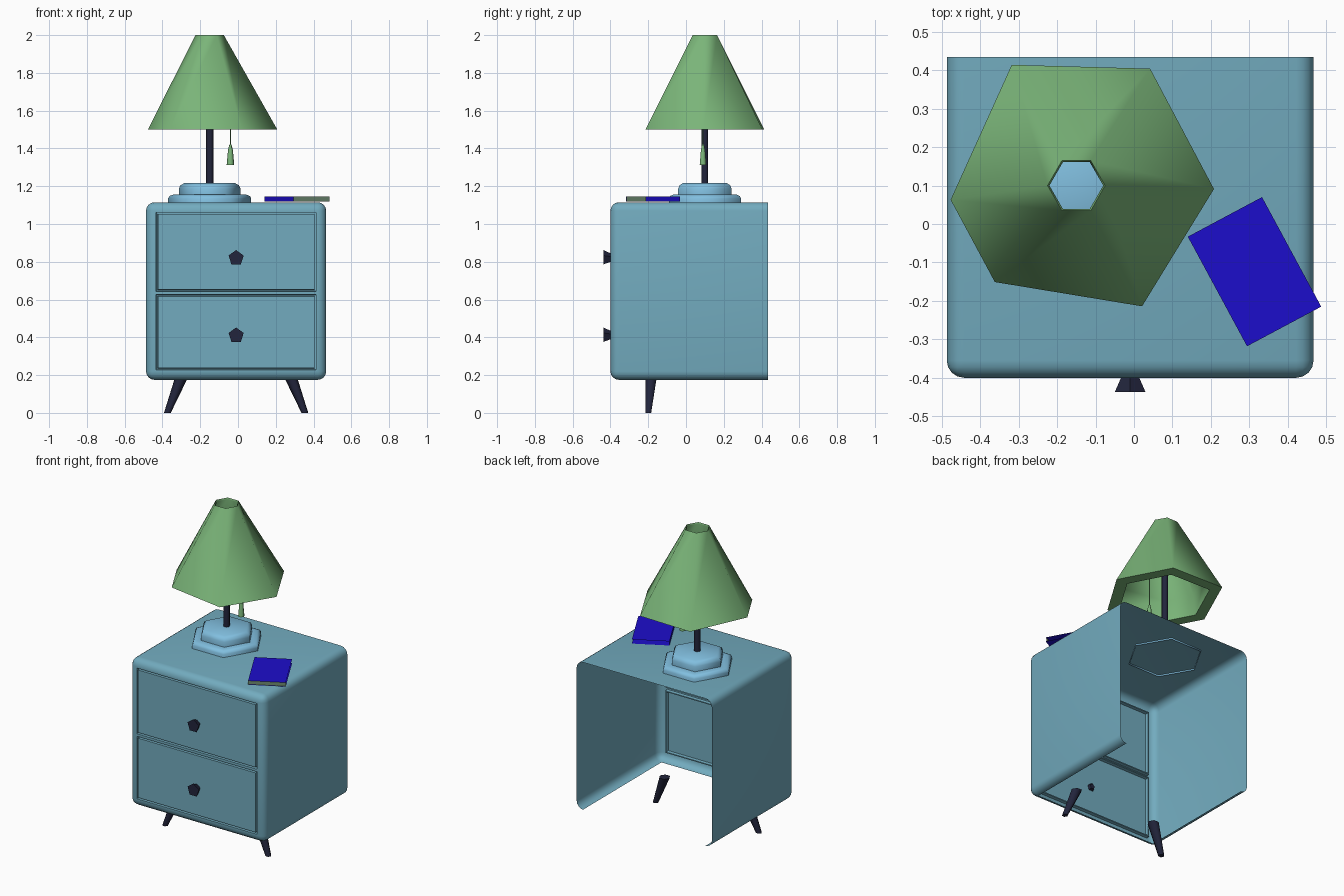
import bpy, bmesh, math
from mathutils import Vector

if "Cube" in bpy.data.objects:
    bpy.data.objects.remove(bpy.data.objects["Cube"])


def material(name, rgb):
    m = bpy.data.materials.new(name)
    m.diffuse_color = (*rgb, 1)
    m.use_nodes = True
    m.node_tree.nodes["Principled BSDF"].inputs["Base Color"].default_value = m.diffuse_color
    return m


TEAL = material("teal_paint", (0.17, 0.41, 0.52))
SKY = material("sky_ceramic", (0.22, 0.52, 0.74))
GREEN = material("green_fabric", (0.195, 0.46, 0.19))
NAVY = material("navy_metal", (0.016, 0.018, 0.045))
BLUE = material("book_blue", (0.012, 0.004, 0.6))
PAGES = material("page_edge", (0.16, 0.26, 0.17))


def finish(name, bm, mat, angle=None):
    me = bpy.data.meshes.new(name)
    bm.to_mesh(me)
    bm.free()
    ob = bpy.data.objects.new(name, me)
    bpy.context.collection.objects.link(ob)
    me.materials.append(mat)
    if angle:
        bpy.ops.object.select_all(action='DESELECT')
        ob.select_set(True)
        bpy.context.view_layer.objects.active = ob
        bpy.ops.object.shade_smooth_by_angle(angle=math.radians(angle))
    return ob


def loft(name, rings, mat, angle=None, start=False, end=False, closed=False):
    """Skin a list of point rings, with optional end caps."""
    bm = bmesh.new()
    vs = [[bm.verts.new(p) for p in r] for r in rings]
    n = len(vs[0])
    pairs = list(zip(vs, vs[1:])) + ([(vs[-1], vs[0])] if closed else [])
    for a, b in pairs:
        for i in range(n):
            j = (i + 1) % n
            bm.faces.new((a[i], a[j], b[j], b[i]))
    if start:
        bm.faces.new(vs[0][::-1])
    if end:
        bm.faces.new(vs[-1])
    if closed:
        bmesh.ops.recalc_face_normals(bm, faces=bm.faces)
    return finish(name, bm, mat, angle)


def ring(x, y, z, r, n=6):
    return [(x + r * math.cos(2 * math.pi * k / n),
             y + r * math.sin(2 * math.pi * k / n), z) for k in range(n)]


# Cabinet: rounded shell, open at back and bottom, with grooved drawer fronts
X0, X1, Y0, Y1, Z0, Z1 = -0.487, 0.467, -0.40, 0.435, 0.175, 1.115
bm = bmesh.new()
bmesh.ops.create_cube(bm, size=1)
for v in bm.verts:
    v.co = Vector((X1 if v.co.x > 0 else X0, Y1 if v.co.y > 0 else Y0,
                   Z1 if v.co.z > 0 else Z0))
edges = [e for e in bm.edges if min(v.co.y for v in e.verts) < 0]
bmesh.ops.bevel(bm, geom=edges, offset=0.045, segments=4, profile=0.5, affect='EDGES')
bm.normal_update()
hidden = [f for f in bm.faces
          if f.normal.y > 0.99 or (f.normal.z < -0.99 and f.calc_area() > 0.3)]
bmesh.ops.delete(bm, geom=hidden, context='FACES')
bm.normal_update()
front = max((f for f in bm.faces if f.normal.y < -0.99), key=lambda f: f.calc_area())
bmesh.ops.bisect_plane(bm, geom=[front] + front.edges[:] + front.verts[:],
                       plane_co=(0, 0, 0.635), plane_no=(0, 0, 1))
bm.normal_update()
drawers = [f for f in bm.faces if f.normal.y < -0.99 and f.calc_area() > 0.1]
for width, depth in ((0.008, 0), (0.002, -0.02), (0.006, 0), (0.002, 0.02)):
    bmesh.ops.inset_individual(bm, faces=drawers, thickness=width, depth=depth,
                               use_even_offset=True)
    bm.normal_update()
finish("cabinet", bm, TEAL, 40)


# Drawer knobs: five-sided tapers
def pentagon(y, z, r):
    return [(-0.01 + r * math.sin(2 * math.pi * k / 5), y,
             z + r * math.cos(2 * math.pi * k / 5)) for k in range(5)][::-1]


for label, z in (("lower", 0.41), ("upper", 0.82)):
    loft(label + "_drawer_knob", [pentagon(-0.437, z, 0.042), pentagon(-0.385, z, 0.018)],
         NAVY, start=True, end=True)

# Two splayed front legs
for label, s in (("left", -1), ("right", 1)):
    loft(label + "_leg", [ring(-0.01 + s * 0.364, -0.20, 0, 0.018),
                          ring(-0.01 + s * 0.29, -0.185, 0.185, 0.034)],
         NAVY, 65, start=True, end=True)

# Lamp base: stepped hexagon with an open underside
LX, LY = -0.15, 0.10
profile = [(0.22, 1.105), (0.22, 1.135), (0.213, 1.148), (0.195, 1.155),
           (0.163, 1.155), (0.163, 1.187), (0.155, 1.205), (0.135, 1.216)]
loft("lamp_base", [ring(LX, LY, z, r) for r, z in profile], SKY, 62, end=True)

# Lamp pole: open tube
loft("lamp_pole", [ring(LX, LY, 1.21, 0.02), ring(LX, LY, 1.75, 0.02)], NAVY, 65)

# Lamp shade: slightly uneven hexagonal cone with a thick rim
rim = [(0.208, 0.091), (0.042, 0.404), (-0.318, 0.414),
       (-0.477, 0.063), (-0.362, -0.151), (0.021, -0.214)]


def rim_ring(s, z):
    return [(LX + (x - LX) * s, LY + (y - LY) * s, z) for x, y in rim]


loft("lamp_shade", [rim_ring(1, 1.5), ring(LX, LY, 2.0, 0.075), ring(LX, LY, 1.99, 0.07),
                    rim_ring(0.72, 1.62), rim_ring(0.78, 1.5)],
     GREEN, 64, closed=True)

# Pull cord and its tapered handle
PX, PY = -0.04, 0.09
loft("pull_cord", [ring(PX, PY, 1.41, 0.003), ring(PX, PY, 1.68, 0.003)], GREEN)
loft("pull_handle", [ring(PX, PY, 1.313, 0.02), ring(PX, PY, 1.39, 0.013),
                     ring(PX, PY, 1.42, 0.006)],
     GREEN, 65, start=True, end=True)

# Book: folded cover (bottom, spine, top) and the page edge facing forward
C = Vector((0.3135, -0.124, 0))
U = Vector((0.193, 0.103, 0)) / 2      # across the cover
W = Vector((0.154, -0.285, 0)) / 2     # along the spine, towards the front
UP = Vector((0, 0, 1))


def book_point(u, w, z):
    return C + U * u + W * w + UP * z


bm = bmesh.new()
section = [(1, 1.119), (-1, 1.119), (-1, 1.145), (1, 1.145)]
near = [bm.verts.new(book_point(u, 1, z)) for u, z in section]
far = [bm.verts.new(book_point(u, -1, z)) for u, z in section]
for i in range(3):
    bm.faces.new((near[i], near[i + 1], far[i + 1], far[i]))
finish("book_cover", bm, BLUE)

bm = bmesh.new()
bm.faces.new([bm.verts.new(book_point(u, 0.97, z)) for u, z in
              ((-1, 1.119), (1, 1.119), (1, 1.145), (-1, 1.145))])
finish("book_pages", bm, PAGES)
